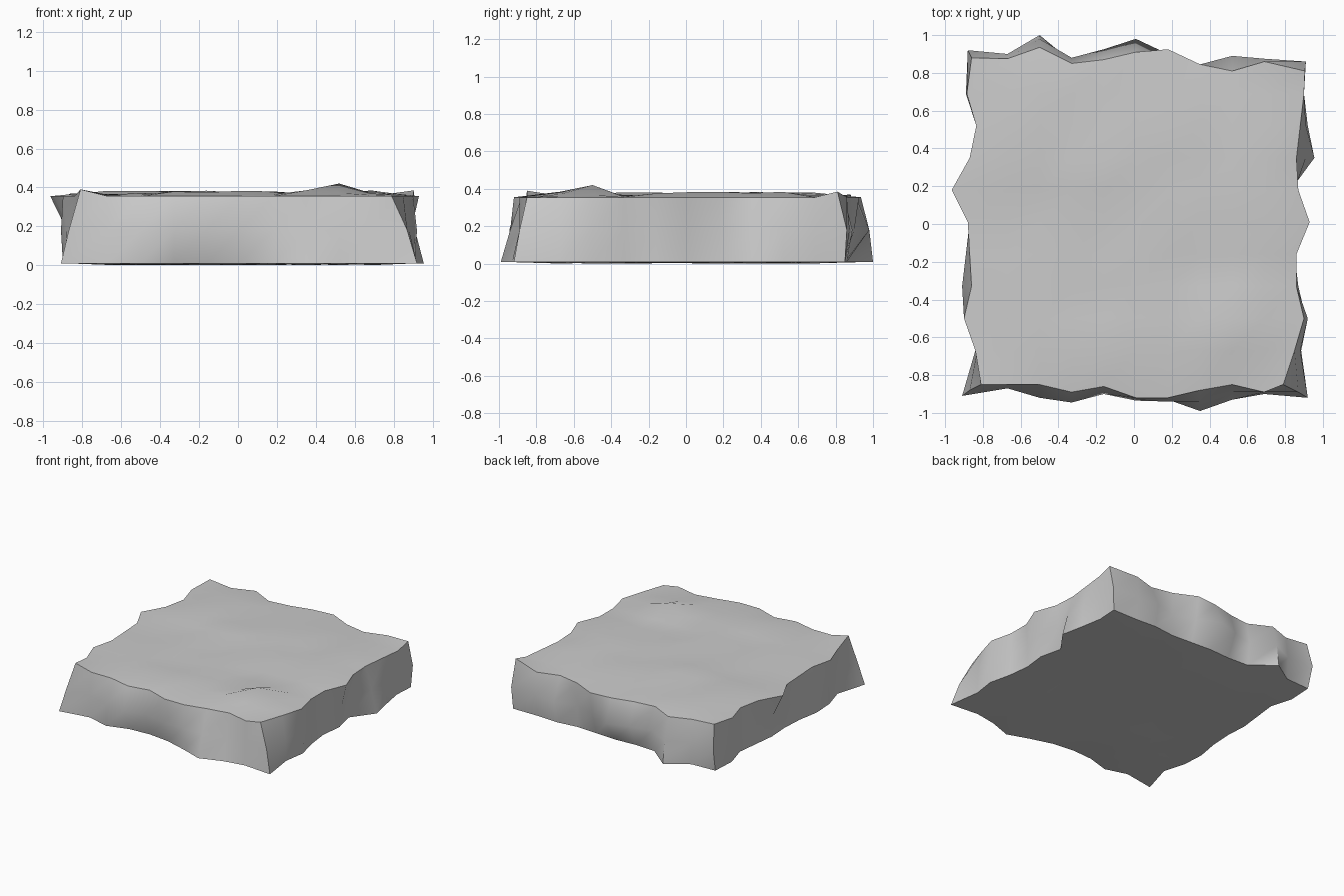
import bpy, bmesh, math, random

if "Cube" in bpy.data.objects:
    bpy.data.objects.remove(bpy.data.objects["Cube"])

random.seed(4)
N = 11
STEP = [-0.84 + 0.17 * i for i in range(N)]

# Outward coordinate along each side, as (bottom, middle, top) profiles
FRONT = [[-.91, -.87, -.92, -.87, -.86, -.88, -.93, -.99, -.93, -.90, -.92],
         [-.88, -.87, -.92, -.945, -.90, -.935, -.94, -.94, -.89, -.89, -.89],
         [-.85, -.85, -.85, -.89, -.86, -.92, -.92, -.88, -.85, -.89, -.85]]
BACK = [[.88, .89, 1.0, .86, .85, .86, .85, .84, .86, .85, .85],
        [.92, .90, .98, .88, .925, .98, .90, .84, .89, .875, .86],
        [.88, .875, .935, .85, .87, .91, .925, .845, .81, .86, .81]]
LEFT = [[-.91, -.84, -.89, -.90, -.87, -.86, -.87, -.85, -.83, -.88, -.87],
        [-.87, -.83, -.88, -.91, -.89, -.87, -.88, -.86, -.83, -.89, -.88],
        [-.81, -.84, -.90, -.86, -.87, -.88, -.965, -.87, -.835, -.885, -.86]]
RIGHT = [[.92, .885, .91, .87, .85, .87, .83, .955, .92, .89, .90],
         [.87, .88, .92, .86, .85, .89, .85, .91, .91, .90, .91],
         [.79, .85, .90, .86, .86, .93, .87, .86, .88, .90, .905]]


def along(i, lo, hi):
    """Keep the regular spacing, but meet the real corners at both ends."""
    return lo if i == 0 else hi if i == N - 1 else STEP[i]


def edge_point(level, i, j):
    """Border point of grid cell (i, j) at a height level."""
    f, b, l, r = FRONT[level], BACK[level], LEFT[level], RIGHT[level]
    if j in (0, N - 1):
        k = 0 if j == 0 else -1
        return along(i, l[k], r[k]), (f if j == 0 else b)[i]
    k = 0 if i == 0 else -1
    return (l if i == 0 else r)[j], along(j, f[k], b[k])


# Border loop, counter-clockwise from the front left corner
M = N - 1
loop = ([(i, 0) for i in range(M)] + [(M, j) for j in range(M)] +
        [(i, M) for i in range(M, 0, -1)] + [(0, j) for j in range(M, 0, -1)])
bm = bmesh.new()
CORNER_Z = {(0, 0): .39, (M, M): .385, (0, M): .37}

# Three rings of the rough side wall
rings = []
for level, z in enumerate((0.01, 0.18, 0.355)):
    ring = {}
    for c in loop:
        x, y = edge_point(level, *c)
        ring[c] = bm.verts.new((x, y, CORNER_Z.get(c, z) if level == 2 else z))
    rings.append(ring)
for low, high in zip(rings, rings[1:]):
    for a, b in zip(loop, loop[1:] + loop[:1]):
        bm.faces.new((low[a], low[b], high[b], high[a]))


def cap(ring, base, rough, flip):
    """Uneven grid surface inside a border ring."""
    grid = dict(ring)
    for i in range(1, M):
        for j in range(1, M):
            z = base + random.uniform(*rough)
            if not flip and (i, j) == (8, 2):
                z = 0.42
            grid[i, j] = bm.verts.new((STEP[i], STEP[j], z))
    for i in range(M):
        for j in range(M):
            q = [grid[i, j], grid[i + 1, j], grid[i + 1, j + 1], grid[i, j + 1]]
            bm.faces.new(q[::-1] if flip else q)


# Top and underside; outer wall corners kept sharp
cap(rings[2], 0.36, (-0.005, 0.025), False)
cap(rings[0], 0.007, (-0.007, 0.003), True)

mesh = bpy.data.meshes.new("stone_slab")
bm.to_mesh(mesh)
bm.free()
slab = bpy.data.objects.new("stone_slab", mesh)
bpy.context.collection.objects.link(slab)
bpy.context.view_layer.objects.active = slab
slab.select_set(True)
bpy.ops.object.shade_smooth_by_angle(angle=math.radians(52))
